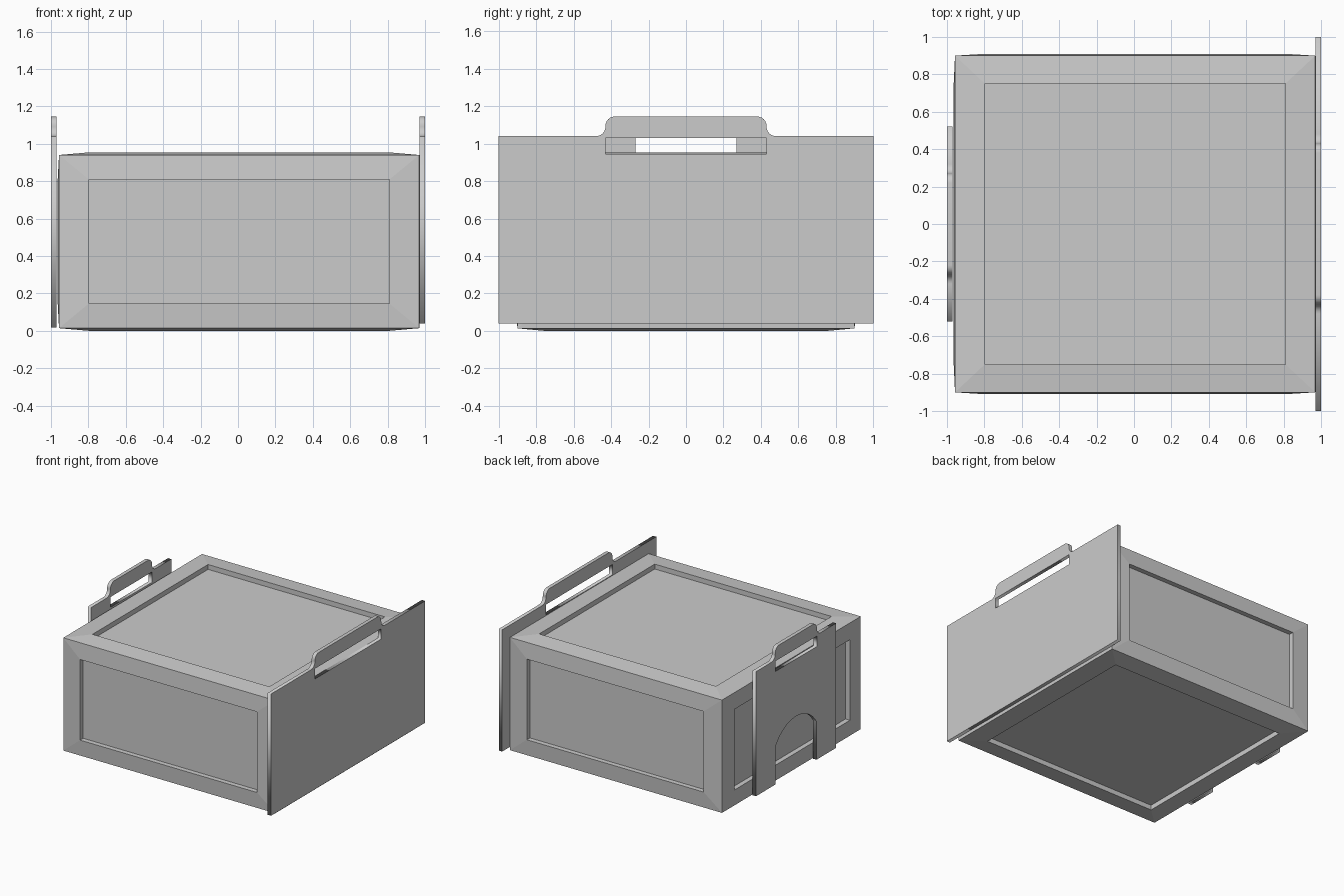
import bpy, bmesh
from math import radians, sin, cos, pi, asin
from mathutils import Vector

if "Cube" in bpy.data.objects:
    bpy.data.objects.remove(bpy.data.objects["Cube"])

# Body: slightly bulged box with a recessed panel on each of its six sides
CENTRE = Vector((0.006, 0, 0.477))
CORNER = (0.963, 0.90, 0.463)   # half size at the corners
RIM = (0.970, 0.91, 0.477)      # half size at the panel rims
PANEL = (0.803, 0.75, 0.331)    # half size of the panels
DEPTH = 0.04


def build_body():
    bm = bmesh.new()
    bmesh.ops.create_cube(bm, size=2)
    for v in bm.verts:
        v.co = Vector([v.co[i] * CORNER[i] for i in range(3)])
    for face in list(bm.faces):
        face.normal_update()
        n = face.normal.copy()
        axis = max(range(3), key=lambda i: abs(n[i]))
        side = 1 if n[axis] > 0 else -1
        # sloping frame around the panel
        bmesh.ops.inset_individual(bm, faces=[face], thickness=0.1)
        for v in face.verts:
            for i in range(3):
                v.co[i] = side * RIM[i] if i == axis else (PANEL[i] if v.co[i] > 0 else -PANEL[i])
        # recess walls and panel floor
        bmesh.ops.inset_individual(bm, faces=[face], thickness=0.001)
        for v in face.verts:
            for i in range(3):
                v.co[i] = side * (RIM[i] - DEPTH) if i == axis else (PANEL[i] if v.co[i] > 0 else -PANEL[i])
    bmesh.ops.translate(bm, verts=bm.verts, vec=CENTRE)
    bmesh.ops.recalc_face_normals(bm, faces=bm.faces)
    mesh = bpy.data.meshes.new("body")
    bm.to_mesh(mesh)
    bm.free()
    bpy.context.collection.objects.link(bpy.data.objects.new("body", mesh))


def arc(cx, cy, r, start, end, steps=6):
    angles = [radians(start + (end - start) * i / steps) for i in range(steps + 1)]
    return [(cx + r * cos(a), cy + r * sin(a)) for a in angles]


# End plate: outline in (y, z) with a handle tab and a slot
def build_plate(name, x, thick, half_w, bottom, tab, arch=None):
    top, peak, r = 1.04, 1.145, 0.05
    half = [(half_w, bottom), (half_w, top)]
    half += arc(tab + r, top + r, r, 270, 180)
    half += arc(tab - r, peak - r, r, 0, 90)
    if arch:
        w, spring, crown = arch
        rise = crown - spring
        rad = (w * w + rise * rise) / (2 * rise)
        a = asin(w / rad) * 180 / pi
        half = arc(0, crown - rad, rad, 90, 90 - a, 8) + [(w, bottom)] + half
    mirrored = [(-p, q) for p, q in reversed(half) if abs(p) > 1e-6]
    slot = [(-tab, 0.945), (tab, 0.945), (tab, 1.03), (-tab, 1.03)]
    curve = bpy.data.curves.new(name, 'CURVE')
    curve.dimensions = '2D'
    curve.fill_mode = 'BOTH'
    curve.extrude = thick / 2
    for loop in (half + mirrored, slot):
        spline = curve.splines.new('POLY')
        spline.points.add(len(loop) - 1)
        for point, (p, q) in zip(spline.points, loop):
            point.co = (p, q, 0, 1)
        spline.use_cyclic_u = True
    obj = bpy.data.objects.new(name, curve)
    obj.location.x = x
    obj.rotation_euler = (radians(90), 0, radians(90))
    bpy.context.collection.objects.link(obj)
    bpy.ops.object.select_all(action='DESELECT')
    obj.select_set(True)
    bpy.context.view_layer.objects.active = obj
    bpy.ops.object.convert(target='MESH')


build_body()
build_plate("wide_end_plate", 0.985, 0.03, 1.0, 0.04, 0.43)
build_plate("arched_end_plate", -0.985, 0.03, 0.52, 0.017, 0.27, arch=(0.265, 0.33, 0.475))
